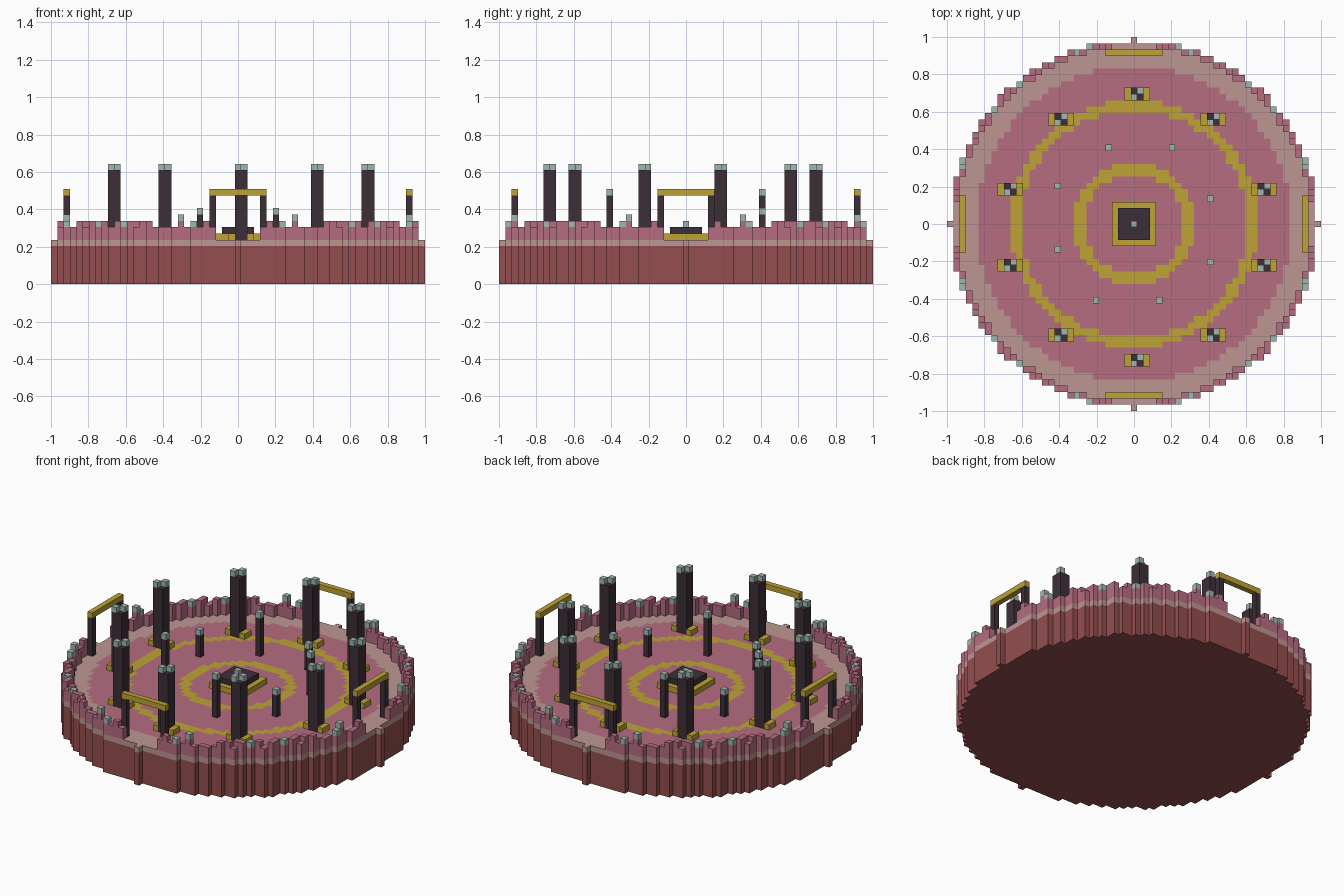
import bpy
import bmesh

if "Cube" in bpy.data.objects:
    bpy.data.objects.remove(bpy.data.objects["Cube"])

V = 2 / 59      # edge of one block
R = 29          # arena radius in blocks


def material(name, rgb):
    lin = [(c / 255 / 12.92) if c < 11 else ((c / 255 + 0.055) / 1.055) ** 2.4 for c in rgb]
    m = bpy.data.materials.new(name)
    m.use_nodes = True
    m.diffuse_color = (*lin, 1)
    bsdf = m.node_tree.nodes["Principled BSDF"]
    bsdf.inputs["Base Color"].default_value = (*lin, 1)
    bsdf.inputs["Roughness"].default_value = 0.9
    return m


RED = material("brick red", (148, 78, 78))
PINK = material("rose pink", (182, 109, 129))
TAN = material("dusty tan", (190, 150, 145))
GOLD = material("gold", (190, 163, 54))
DARK = material("dark plum", (61, 47, 56))
PALE = material("pale teal", (160, 184, 176))


def blocks(name, cells, z0, z1, mats, rule=None):
    """Extrude a set of grid cells from layer z0 to z1, keeping only the outer faces."""
    cells = set(cells)
    bm = bmesh.new()

    def quad(pts, idx):
        f = bm.faces.new([bm.verts.new((x * V, y * V, z * V)) for x, y, z in pts])
        f.material_index = idx

    for i, j in sorted(cells):
        idx = rule(i, j) if rule else 0
        a, b, c, d = i - 0.5, i + 0.5, j - 0.5, j + 0.5
        quad([(a, c, z1), (b, c, z1), (b, d, z1), (a, d, z1)], idx)
        quad([(a, d, z0), (b, d, z0), (b, c, z0), (a, c, z0)], idx)
        sides = {(0, -1): (a, c, b, c), (1, 0): (b, c, b, d),
                 (0, 1): (b, d, a, d), (-1, 0): (a, d, a, c)}
        for (di, dj), (x0, y0, x1, y1) in sides.items():
            if (i + di, j + dj) not in cells:
                quad([(x0, y0, z0), (x1, y1, z0), (x1, y1, z1), (x0, y0, z1)], idx)
    bmesh.ops.remove_doubles(bm, verts=bm.verts, dist=V / 100)
    mesh = bpy.data.meshes.new(name)
    bm.to_mesh(mesh)
    bm.free()
    for m in mats:
        mesh.materials.append(m)
    ob = bpy.data.objects.new(name, mesh)
    bpy.context.collection.objects.link(ob)
    return ob


def rect(x0, x1, y0, y1):
    return [(i, j) for i in range(x0, x1 + 1) for j in range(y0, y1 + 1)]


# Round foundation and patterned floor
disc = [(i, j) for i, j in rect(-R, R, -R, R) if i * i + j * j <= R * R]


def floor_colour(i, j):
    r = (i * i + j * j) ** 0.5
    if r >= 25:
        return 1
    return 2 if 8 <= r <= 9.5 or 18 <= r <= 19.5 else 0


blocks("foundation", disc, 0, 6, [RED])
blocks("floor", disc, 6, 7, [PINK, TAN, GOLD], floor_colour)

# Rim wall with four gaps and uneven battlements
wall = [(i, j) for i, j in disc if i * i + j * j >= (R - 1) ** 2 and min(abs(i), abs(j)) > 3]


def is_tall(i, j):
    a, b = abs(i), abs(j)
    return (a + b) % 3 == 0 or (min(a, b) > 14 and a % 2 == 1)


blocks("rim_wall", wall, 7, 9, [PINK])
blocks("battlements", [c for c in wall if is_tall(*c)], 9, 10, [PINK])

# Pale lamps along the wall top
lamps = [(i, j) for i, j in wall
         if (abs(i), abs(j)) in {(27, 9), (27, 10), (22, 18), (18, 22), (9, 27), (7, 28)}]
blocks("wall_lamps_high", [c for c in lamps if is_tall(*c)], 10, 11, [PALE])
blocks("wall_lamps_low", [c for c in lamps if not is_tall(*c)], 9, 10, [PALE])

# Four gates: two posts and a lintel each
for name, turn in (("front", lambda i, j: (i, -j)), ("back", lambda i, j: (i, j)),
                   ("left", lambda i, j: (j, i)), ("right", lambda i, j: (-j, i))):
    blocks(name + "_gate_posts", [turn(-4, 27), turn(4, 27)], 7, 14, [DARK])
    blocks(name + "_gate_lintel", [turn(i, 27) for i in range(-4, 5)], 14, 15, [GOLD])

# Central plinth
blocks("plinth_base", rect(-3, 3, -3, 3), 7, 8, [GOLD])
blocks("plinth_top", rect(-2, 2, -2, 2), 8, 9, [DARK])
blocks("plinth_lamp", [(0, 0)], 9, 10, [PALE])

# Ten tall pillars with gold feet and pale caps
spots = [(0, 21), (0, -21)] + [(sx * x, sy * y) for x, y in ((12, 17), (20, 6))
                               for sx in (-1, 1) for sy in (-1, 1)]
for x, y in spots:
    blocks("pillar", rect(x, x + 1, y - 1, y), 7, 18, [DARK])
    blocks("pillar_feet", rect(x - 1, x - 1, y - 1, y) + rect(x + 2, x + 2, y - 1, y),
           7, 8, [GOLD])
    for cell in ((x, y - 1), (x + 1, y)):
        blocks("pillar_cap", [cell], 18, 19, [PALE])

# Inner ring of slim posts, alternating tall and short
for (x, y), top in (((4, -12), 14), ((6, 12), 11)):
    for k in range(4):
        blocks("slim_post", [(x, y)], 7, top, [DARK])
        blocks("slim_post_lamp", [(x, y)], top, top + 1, [PALE])
        x, y = -y, x
